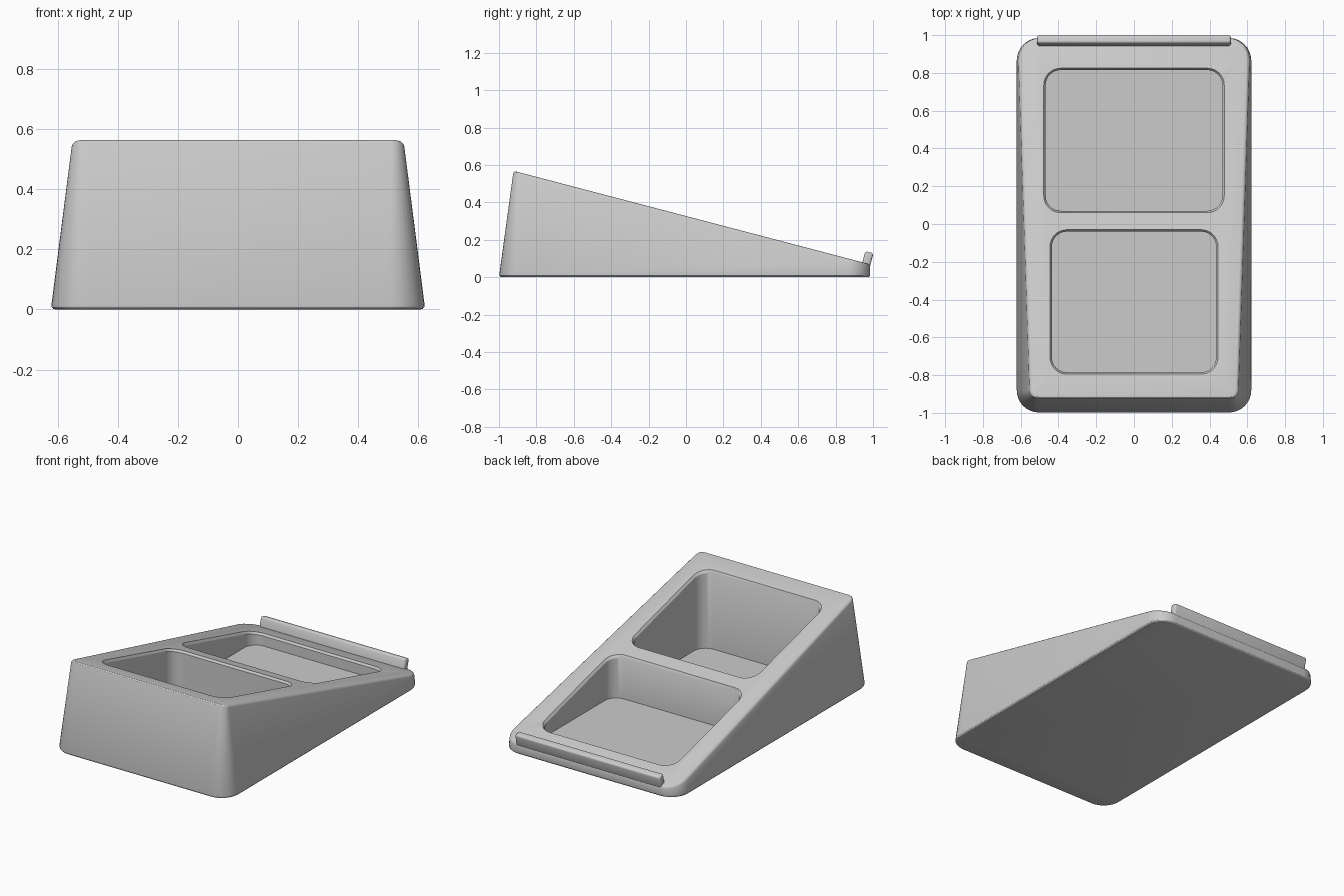
import bpy, bmesh, math

if "Cube" in bpy.data.objects:
    bpy.data.objects.remove(bpy.data.objects["Cube"], do_unlink=True)

SLOPE, MID = 0.262, 0.327      # sloped top: z = MID - SLOPE * y
HEIGHT = 0.57

grey = bpy.data.materials.new("light_grey")
grey.use_nodes = True
colour = (0.6, 0.6, 0.6, 1)
grey.diffuse_color = colour
grey.node_tree.nodes["Principled BSDF"].inputs["Base Color"].default_value = colour


def top_z(y):
    return MID - SLOPE * y


def rounded_rect(half_x, y0, y1, r_front, r_back, steps=8):
    """Outline points, counter-clockwise, with rounded corners."""
    corners = [(half_x - r_back, y1 - r_back, r_back), (r_back - half_x, y1 - r_back, r_back),
               (r_front - half_x, y0 + r_front, r_front), (half_x - r_front, y0 + r_front, r_front)]
    points = []
    for q, (cx, cy, r) in enumerate(corners):
        for i in range(steps + 1):
            a = math.pi / 2 * (q + i / steps)
            points.append((cx + r * math.cos(a), cy + r * math.sin(a)))
    return points


def loft(name, rings):
    """Closed solid through a stack of matching rings."""
    bm = bmesh.new()
    loops = [[bm.verts.new(p) for p in ring] for ring in rings]
    for low, high in zip(loops, loops[1:]):
        for i in range(len(low)):
            j = (i + 1) % len(low)
            bm.faces.new((low[i], low[j], high[j], high[i]))
    bm.faces.new(loops[0][::-1])
    bm.faces.new(loops[-1])
    bmesh.ops.recalc_face_normals(bm, faces=bm.faces)
    mesh = bpy.data.meshes.new(name)
    bm.to_mesh(mesh)
    bm.free()
    mesh.materials.append(grey)
    obj = bpy.data.objects.new(name, mesh)
    bpy.context.collection.objects.link(obj)
    return obj


def activate(obj):
    bpy.ops.object.select_all(action='DESELECT')
    obj.select_set(True)
    bpy.context.view_layer.objects.active = obj


def bevel(obj, width, segments):
    mod = obj.modifiers.new("soft_edges", 'BEVEL')
    mod.width, mod.segments = width, segments
    mod.limit_method, mod.angle_limit = 'ANGLE', math.radians(35)
    activate(obj)
    bpy.ops.object.modifier_apply(modifier=mod.name)


# Wedge body: drafted walls trimmed by the sloped top
base = rounded_rect(0.623, -1.0, 0.985, 0.12, 0.12)
crown = rounded_rect(0.55, -0.922, 0.985, 0.04, 0.12)
trimmed = []
for (x0, y0), (x1, y1) in zip(base, crown):
    t = top_z(y0) / (HEIGHT + SLOPE * (y1 - y0))
    trimmed.append((x0 + t * (x1 - x0), y0 + t * (y1 - y0), t * HEIGHT))
body = loft("wedge_body", [[(x, y, 0) for x, y in base], trimmed])
bevel(body, 0.016, 3)

# Two pockets with level floors and a narrow chamfered rim
RIM = 0.01
for name, half_x, y0, y1 in (("front_pocket", 0.445, -0.795, -0.03),
                             ("back_pocket", 0.478, 0.06, 0.825)):
    outer = rounded_rect(half_x, y0, y1, 0.09, 0.09)
    inner = rounded_rect(half_x - RIM, y0 + RIM, y1 - RIM, 0.08, 0.08)
    cutter = loft(name + "_cutter", [
        [(x, y, 0.035) for x, y in inner],
        [(x, y, top_z(y) - 0.015) for x, y in inner],
        [(x, y, top_z(y)) for x, y in outer],
        [(x, y, top_z(y) + 0.2) for x, y in outer]])
    cutter.hide_render = True
    cut = body.modifiers.new(name, 'BOOLEAN')
    cut.operation, cut.solver, cut.object = 'DIFFERENCE', 'EXACT', cutter
    activate(body)
    bpy.ops.object.modifier_apply(modifier=cut.name)
    bpy.data.objects.remove(cutter, do_unlink=True)

# Retaining lip standing square to the slope at the low end
bpy.ops.mesh.primitive_cube_add(size=1, location=(0, 0.969, 0.09))
lip = bpy.context.object
lip.name = "back_lip"
lip.scale = (1.025, 0.045, 0.09)
bpy.ops.object.transform_apply(location=False, rotation=False, scale=True)
lip.rotation_euler.x = -math.atan(SLOPE)
lip.data.materials.append(grey)
bevel(lip, 0.012, 3)

for obj in (body, lip):
    activate(obj)
    bpy.ops.object.shade_smooth_by_angle(angle=math.radians(30))
